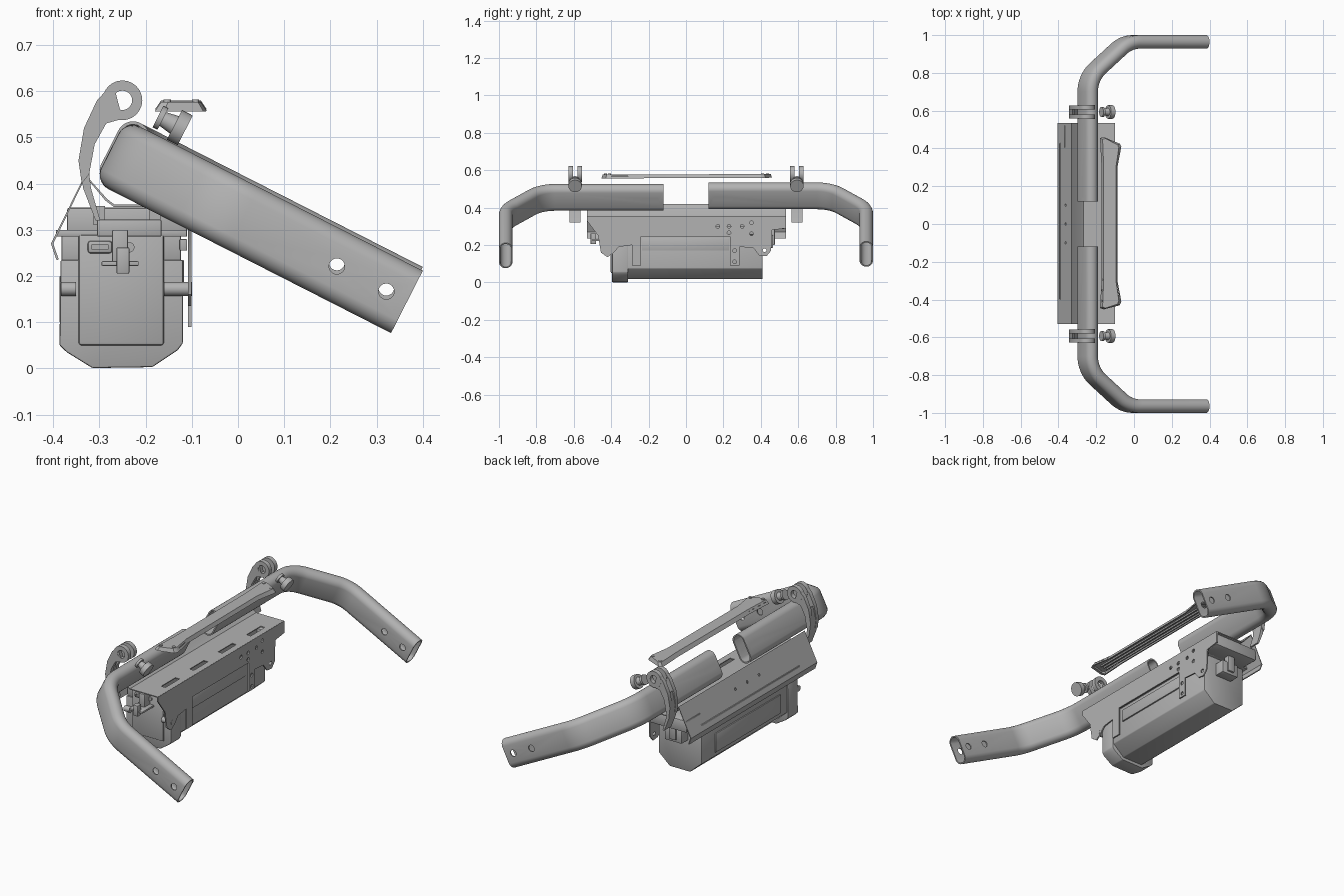
import bpy, bmesh, math
from mathutils import Vector

cube = bpy.data.objects.get("Cube")
if cube:
    bpy.data.objects.remove(cube)

grey = bpy.data.materials.new("plain grey")
grey.use_nodes = True
grey.diffuse_color = (0.45, 0.45, 0.45, 1)
grey.node_tree.nodes["Principled BSDF"].inputs["Base Color"].default_value = (0.45, 0.45, 0.45, 1)
parts = []

# The handlebar lies in a tilted plane: U runs down the grips, N is its normal
TILT = math.radians(27)
U = Vector((math.cos(TILT), 0, -math.sin(TILT)))
N = Vector((math.sin(TILT), 0, math.cos(TILT)))
BAR = Vector((-0.245, 0, 0.455))


def finish(name, bm):
    bmesh.ops.recalc_face_normals(bm, faces=bm.faces)
    me = bpy.data.meshes.new(name)
    bm.to_mesh(me)
    bm.free()
    me.materials.append(grey)
    ob = bpy.data.objects.new(name, me)
    bpy.context.collection.objects.link(ob)
    parts.append(ob)
    return ob


def place(axis, a, b, d):
    return {"x": (d, a, b), "y": (a, d, b), "z": (a, b, d)}[axis]


def bake(ob):
    bpy.context.view_layer.update()
    dg = bpy.context.evaluated_depsgraph_get()
    me = bpy.data.meshes.new_from_object(ob.evaluated_get(dg))
    ob.modifiers.clear()
    ob.data = me


def prism(name, pts, axis, lo, hi, bevel=0):
    """Extrude a flat outline along an axis."""
    bm = bmesh.new()
    low = [bm.verts.new(place(axis, a, b, lo)) for a, b in pts]
    high = [bm.verts.new(place(axis, a, b, hi)) for a, b in pts]
    bm.faces.new(low)
    bm.faces.new(high)
    for i in range(len(pts)):
        j = (i + 1) % len(pts)
        bm.faces.new((low[i], low[j], high[j], high[i]))
    ob = finish(name, bm)
    if bevel:
        m = ob.modifiers.new("bevel", "BEVEL")
        m.width, m.segments = bevel, 2
        bake(ob)
    return ob


def box(name, x, y, z, bevel=0):
    return prism(name, [(x[0], z[0]), (x[1], z[0]), (x[1], z[1]), (x[0], z[1])], "y", *y, bevel)


def rod(name, p, q, r1, r2=None, sides=24):
    p, q = Vector(p), Vector(q)
    bm = bmesh.new()
    bmesh.ops.create_cone(bm, cap_ends=True, segments=sides, radius1=r1,
                          radius2=r1 if r2 is None else r2, depth=(q - p).length)
    rot = (q - p).to_track_quat("Z", "Y").to_matrix()
    for v in bm.verts:
        v.co = rot @ v.co + (p + q) / 2
    return finish(name, bm)


def cut(ob, cutters):
    for c in cutters:
        m = ob.modifiers.new("cut", "BOOLEAN")
        m.object, m.operation, m.solver = c, "DIFFERENCE", "EXACT"
    bake(ob)
    for c in cutters:
        parts.remove(c)
        bpy.data.objects.remove(c)


def strip(name, pts, y0, y1, t):
    """Bent sheet metal running along y."""
    bm = bmesh.new()
    rows = [[bm.verts.new((x, y, z)) for x, z in pts] for y in (y0, y1)]
    for i in range(len(pts) - 1):
        bm.faces.new((rows[0][i], rows[0][i + 1], rows[1][i + 1], rows[1][i]))
    ob = finish(name, bm)
    m = ob.modifiers.new("thick", "SOLIDIFY")
    m.thickness, m.offset = t, 0
    bake(ob)
    return ob


def fillet(pts, radius, steps=8):
    """Round the corners of a path."""
    pts = [Vector(p) for p in pts]
    out = [pts[0]]
    for a, b, c in zip(pts, pts[1:], pts[2:]):
        d, e = (a - b).normalized(), (c - b).normalized()
        half = d.angle(e) / 2
        p = b + d * (radius / math.tan(half))
        q = b + e * (radius / math.tan(half))
        centre = b + (d + e).normalized() * (radius / math.sin(half))
        for i in range(steps + 1):
            ray = p.lerp(q, i / steps) - centre
            out.append(centre + ray.normalized() * radius)
    return out + [pts[-1]]


def tube(name, side, lift):
    """Hollow oblong tube with two bends."""
    flat = [(0, 0.12, 0), (0, 0.775, 0), (0.23, 0.964, 0), (0.685, 0.964, 0)]
    path = [BAR + U * p.x + Vector((0, side * p.y, lift)) for p in fillet(flat, 0.16)]
    bm = bmesh.new()
    skins = []
    for r in (0.036, 0.029):
        rings = []
        for i, p in enumerate(path):
            t = (path[min(i + 1, len(path) - 1)] - path[max(i - 1, 0)]).normalized()
            across = N.cross(t)
            ring = []
            for k in range(24):
                a = math.tau * (k + 0.5) / 24
                shift = math.copysign(0.04, math.sin(a))
                ring.append(bm.verts.new(p + across * r * math.cos(a) + N * (r * math.sin(a) + shift)))
            rings.append(ring)
        skins.append(rings)
    def bridge(a, b):
        for k in range(24):
            j = (k + 1) % 24
            bm.faces.new((a[k], a[j], b[j], b[k]))
    for rings in skins:
        for a, b in zip(rings, rings[1:]):
            bridge(a, b)
    for end in (0, -1):
        bridge(skins[0][end], skins[1][end])
    ob = finish(name, bm)
    holes = []
    for s in (0.515, 0.635):
        c = BAR + U * s + Vector((0, side * 0.964, lift))
        holes.append(rod("hole", c - Vector((0, 0.1, 0)), c + Vector((0, 0.1, 0)), 0.017))
    for y in (0.155, 0.22):
        c = BAR + Vector((0, side * y, lift))
        holes.append(rod("hole", c - U * 0.1, c + U * 0.1, 0.011))
    cut(ob, holes)


for side, label, lift in ((-1, "right", 0), (1, "left", 0.008)):
    tube(label + "_handlebar_tube", side, lift)
    y = side * 0.593
    # Curved clamp lever: two prongs joined by a strap
    arm = [(-0.345, 0.45), (-0.333, 0.52), (-0.305, 0.58), (-0.27, 0.617), (-0.25, 0.54),
           (-0.285, 0.53), (-0.31, 0.485), (-0.322, 0.42), (-0.338, 0.4)]
    for k in (-1, 1):
        c = y + k * 0.024
        prism(label + "_lever_prong", arm, "y", c - 0.011, c + 0.011)
        ring = rod(label + "_lever_eye", (-0.25, c - 0.012, 0.58), (-0.25, c + 0.012, 0.58), 0.043)
        cut(ring, [rod("hole", (-0.25, c - 0.1, 0.58), (-0.25, c + 0.1, 0.58), 0.021)])
    strap = [(-0.308, 0.32), (-0.335, 0.39), (-0.343, 0.45), (-0.325, 0.52),
             (-0.312, 0.5), (-0.325, 0.45), (-0.318, 0.39), (-0.298, 0.32)]
    prism(label + "_lever_strap", strap, "y", y - 0.03, y + 0.03)
    # Tightening knob on the inner face of the tube
    p = Vector((-0.173, y, 0.545))
    rod(label + "_knob_flange", p, p + U * 0.012, 0.026)
    rod(label + "_knob_neck", p + U * 0.01, p + U * 0.045, 0.016, 0.022)
    rod(label + "_knob_grip", p + U * 0.04, p + U * 0.066, 0.036, sides=32)

# Bent mounting sheet
sheet = strip("mounting_sheet", [(-0.39, 0.235), (-0.402, 0.27), (-0.33, 0.417), (-0.285, 0.365),
              (-0.268, 0.352), (-0.102, 0.352)], -0.53, 0.535, 0.005)
slots = [box("slot", (-0.16, -0.135), (y - 0.06, y + 0.06), (0.3, 0.38)) for y in (-0.36, -0.12, 0.12, 0.36)]
back_out = Vector((-0.89, 0, 0.45))
for y in (-0.1, 0, 0.1):
    c = Vector((-0.36, y, 0.355))
    slots.append(rod("hole", c - back_out * 0.03, c + back_out * 0.03, 0.007))
cut(sheet, slots)

# Side flange with hanging legs and lobes
outline = [(-0.53, 0.354), (-0.53, 0.33), (-0.47, 0.25), (-0.455, 0.16), (-0.42, 0.135), (-0.385, 0.16),
           (-0.36, 0.19), (-0.29, 0.2), (-0.29, 0.09), (-0.24, 0.09), (-0.24, 0.245), (0.235, 0.245),
           (0.235, 0.09), (0.285, 0.09), (0.285, 0.19), (0.36, 0.185), (0.39, 0.145), (0.43, 0.14),
           (0.455, 0.17), (0.46, 0.28), (0.535, 0.29), (0.535, 0.354)]
flange = prism("side_flange", outline, "x", -0.108, -0.101)
spots = [(-0.42, 0.168), (0.42, 0.172), (-0.265, 0.11), (-0.265, 0.17), (0.26, 0.11), (0.26, 0.17),
         (-0.35, 0.235), (-0.35, 0.32), (-0.05, 0.32), (0.17, 0.3), (0.23, 0.3), (0.3, 0.3),
         (0.23, 0.265), (0.35, 0.26), (0.35, 0.32)]
cut(flange, [rod("hole", (-0.2, y, z), (0, y, z), 0.01, sides=12) for y, z in spots])

# Battery case with chamfered underside, large end cap and raised panels
prism("battery_case", [(-0.38, 0.29), (-0.38, 0.08), (-0.31, 0.018), (-0.19, 0.018), (-0.125, 0.075),
      (-0.125, 0.29)], "y", -0.33, 0.41, 0.004)
prism("battery_end_cap", [(-0.384, 0.235), (-0.386, 0.05), (-0.37, 0.035), (-0.315, 0.001), (-0.185, 0.003),
      (-0.13, 0.04), (-0.119, 0.055), (-0.119, 0.235)], "y", -0.395, -0.31, 0.004)
box("end_cap_upper", (-0.382, -0.123), (-0.39, -0.3), (0.23, 0.293), 0.006)
box("end_cap_panel", (-0.345, -0.16), (-0.403, -0.39), (0.05, 0.29), 0.008)
box("right_side_panel", (-0.386, -0.378), (-0.25, 0.3), (0.1, 0.2), 0.002)
box("left_side_panel", (-0.126, -0.117), (-0.235, 0.23), (0.17, 0.235), 0.002)
box("side_rail", (-0.126, -0.11), (-0.4, 0.44), (0.255, 0.28), 0.002)

# Rails and hangers between battery and sheet
box("top_rail", (-0.305, -0.165), (-0.42, 0.43), (0.285, 0.322), 0.004)
for x in (-0.3, -0.18):
    box("rail_hanger", (x - 0.012, x + 0.012), (-0.4, 0.4), (0.31, 0.351))
box("upper_tray", (-0.394, -0.11), (-0.4, 0.43), (0.285, 0.3), 0.003)
box("rear_block", (-0.37, -0.11), (0.4, 0.525), (0.285, 0.348), 0.006)

# Latch, charging port and pivot pins at the ends
box("latch_stem", (-0.272, -0.238), (-0.45, -0.39), (0.225, 0.3), 0.003)
box("latch_tab", (-0.295, -0.215), (-0.5, -0.4), (0.222, 0.232), 0.002)
box("latch_hook", (-0.263, -0.235), (-0.51, -0.48), (0.205, 0.262), 0.003)
port = box("charging_port", (-0.325, -0.272), (-0.412, -0.39), (0.249, 0.276), 0.006)
cut(port, [box("slot", (-0.316, -0.281), (-0.45, -0.405), (0.257, 0.268))])
rod("port_button", (-0.235, -0.41, 0.262), (-0.235, -0.39, 0.262), 0.011)
for x0, x1 in ((-0.383, -0.35), (-0.16, -0.1)):
    rod("pivot_pin", (x0, -0.405, 0.172), (x1, -0.405, 0.172), 0.015)
box("rear_latch", (-0.3, -0.2), (0.405, 0.465), (0.185, 0.255), 0.004)
box("rear_latch_arm", (-0.27, -0.23), (0.44, 0.475), (0.2, 0.3), 0.003)

# Waisted cover strip with sloped rim and lengthwise ribs beneath
rim = [(-0.18, 0.455), (-0.16, 0.46), (-0.075, 0.425), (-0.067, 0.41), (-0.088, 0.3), (-0.088, -0.3),
       (-0.067, -0.41), (-0.075, -0.43), (-0.16, -0.452), (-0.18, -0.445), (-0.172, -0.3), (-0.172, 0.3)]
cover = prism("cover_strip", rim, "z", 0.558, 0.578)
for v in cover.data.vertices:
    if v.co.z > 0.57:
        v.co.x = -0.123 + (v.co.x + 0.123) * 0.76
        v.co.y *= 0.985
    v.co.z += 0.004 * v.co.y
well = prism("well", [(-0.128 + (x + 0.128) * 0.85, y * 0.97) for x, y in rim], "z", 0.54, 0.568)
cut(cover, [well])
for x in (-0.155, -0.135, -0.115):
    box("cover_rib", (x - 0.003, x + 0.003), (-0.4, 0.4), (0.56, 0.572))
for x, y in ((-0.153, 0.435), (-0.092, 0.41), (-0.092, -0.41), (-0.153, -0.43)):
    rod("cover_screw", (x, y, 0.57), (x, y, 0.582), 0.008, sides=16)

# Smooth round parts while keeping edges sharp
bpy.ops.object.select_all(action="DESELECT")
for ob in parts:
    ob.select_set(True)
bpy.context.view_layer.objects.active = parts[0]
bpy.ops.object.shade_smooth_by_angle(angle=math.radians(30))
